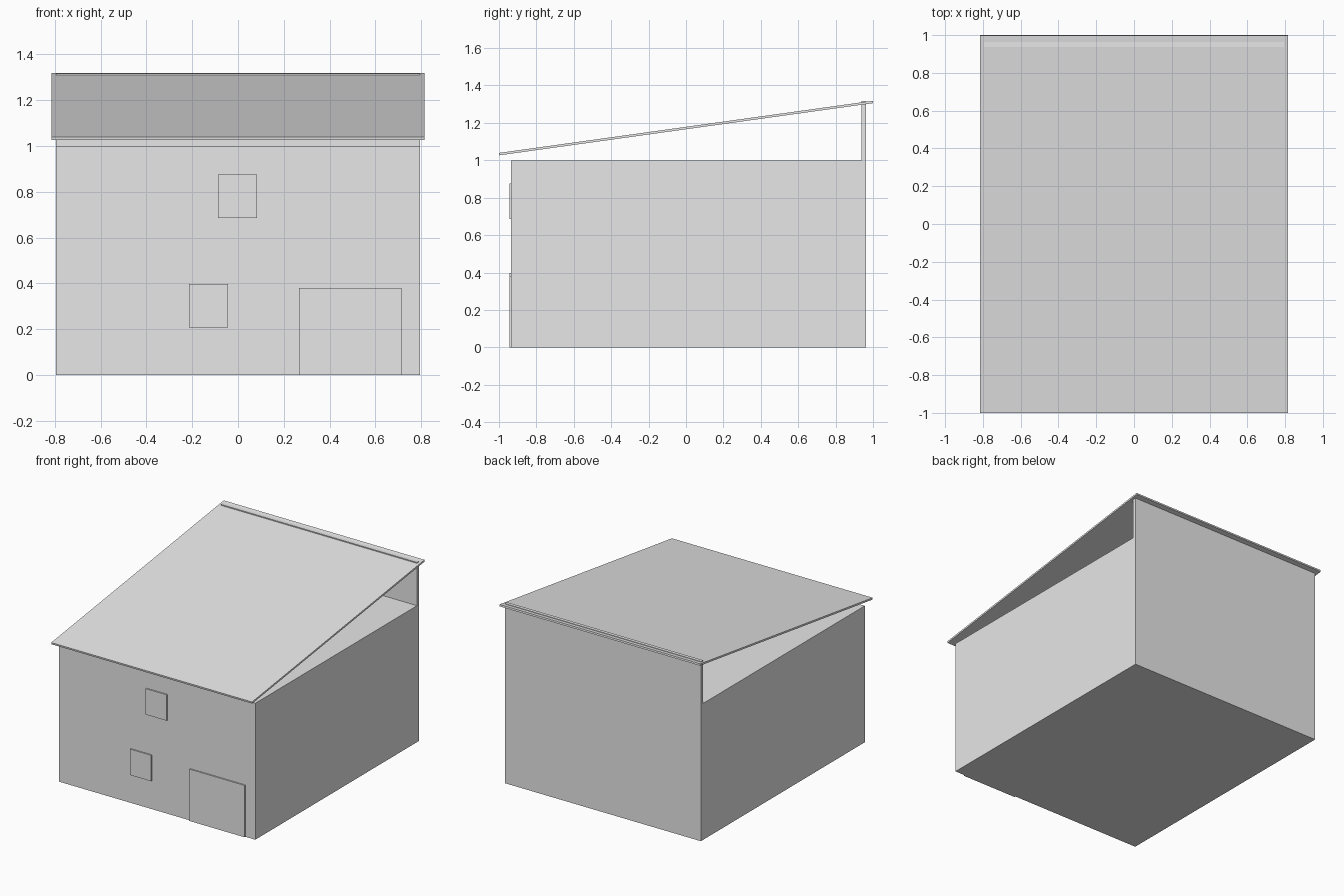
import bpy
import math

cube = bpy.data.objects.get("Cube")
if cube:
    bpy.data.objects.remove(cube, do_unlink=True)

# One plain material for the whole house
grey = bpy.data.materials.new("light_grey")
grey.use_nodes = True
colour = (0.8, 0.8, 0.8, 1.0)
grey.diffuse_color = colour
grey.node_tree.nodes["Principled BSDF"].inputs["Base Color"].default_value = colour


def box(name, x, y, z):
    """Box spanning the given (low, high) range on each axis."""
    spans = (x, y, z)
    bpy.ops.mesh.primitive_cube_add(size=1, location=[(a + b) / 2 for a, b in spans])
    obj = bpy.context.object
    obj.name = name
    obj.scale = [b - a for a, b in spans]
    bpy.ops.object.transform_apply(location=False, rotation=False, scale=True)
    obj.data.materials.append(grey)
    return obj


# Main body and the raised wall that carries the high side of the roof
FRONT, BACK, HALF = -0.935, 0.963, 0.795
box("house_body", (-HALF, HALF), (FRONT, BACK), (0, 1))
box("back_wall", (-HALF, HALF), (BACK - 0.025, BACK), (1, 1.317))

# Sloping slab roof, open at the sides
low, high, thick = 1.033, 1.312, 0.013
length = math.hypot(1.998, high - low)
roof = box("roof", (-0.814, 0.814), (-length / 2, length / 2), (-thick / 2, thick / 2))
roof.location.z = (low + high) / 2
roof.rotation_euler.x = math.atan2(high - low, 2)

# Thin panels on the front wall
panel = (FRONT - 0.0095, FRONT)
box("upper_window", (-0.087, 0.083), panel, (0.685, 0.875))
box("lower_window", (-0.214, -0.043), panel, (0.208, 0.398))
box("garage_door", (0.266, 0.714), panel, (0, 0.38))
